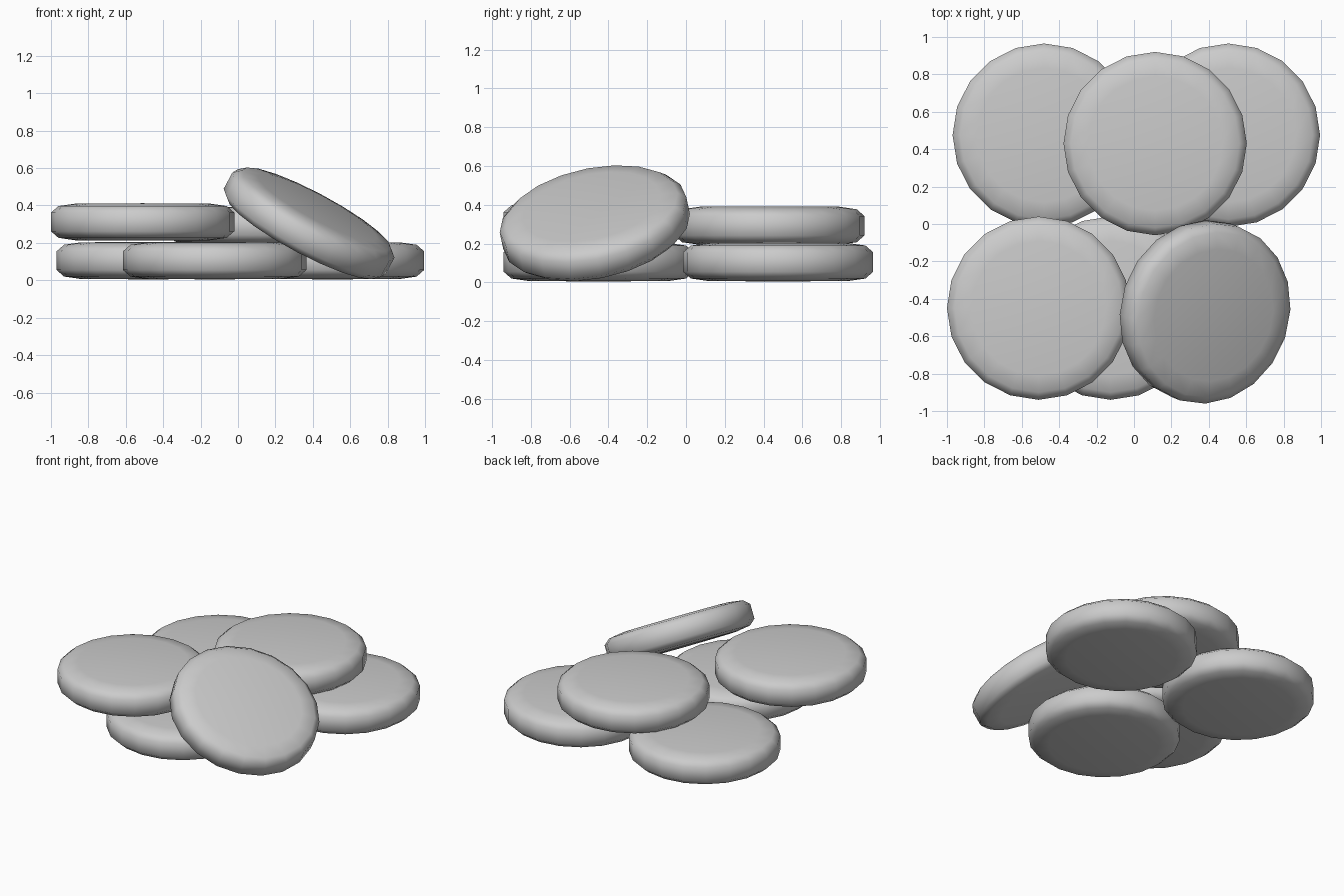
import bpy
import bmesh
from math import pi
from mathutils import Matrix, Vector

if "Cube" in bpy.data.objects:
    bpy.data.objects.remove(bpy.data.objects["Cube"])

SIDES = 20
# half cross-section of one disc: (radius, height)
PROFILE = [(0, 0.1), (0.36, 0.098), (0.45, 0.085), (0.49, 0.05),
           (0.49, -0.05), (0.45, -0.085), (0.36, -0.098), (0, -0.1)]


def disc(name, location, normal=(0, 0, 1)):
    bm = bmesh.new()
    verts = [bm.verts.new((r, 0, z)) for r, z in PROFILE]
    edges = [bm.edges.new(pair) for pair in zip(verts, verts[1:])]
    bmesh.ops.spin(bm, geom=verts + edges, cent=(0, 0, 0), axis=(0, 0, 1),
                   angle=2 * pi, steps=SIDES)
    bmesh.ops.remove_doubles(bm, verts=bm.verts[:], dist=0.0005)
    bmesh.ops.recalc_face_normals(bm, faces=bm.faces[:])
    for f in bm.faces:
        f.smooth = True
    mesh = bpy.data.meshes.new(name)
    bm.to_mesh(mesh)
    bm.free()
    ob = bpy.data.objects.new(name, mesh)
    bpy.context.collection.objects.link(ob)
    turn = Vector((0, 0, 1)).rotation_difference(Vector(normal))
    ob.matrix_world = Matrix.Translation(location) @ turn.to_matrix().to_4x4()
    return ob


# bottom layer
disc("back_left_disc", (-0.48, 0.475, 0.105))
disc("back_right_disc", (0.505, 0.475, 0.105))
disc("front_lower_disc", (-0.125, -0.45, 0.105))

# upper layer
disc("back_upper_disc", (0.113, 0.43, 0.292))
disc("front_left_upper_disc", (-0.51, -0.45, 0.312))

# disc leaning on the stack
disc("leaning_disc", (0.38, -0.47, 0.305), (0.465, -0.185, 0.866))
